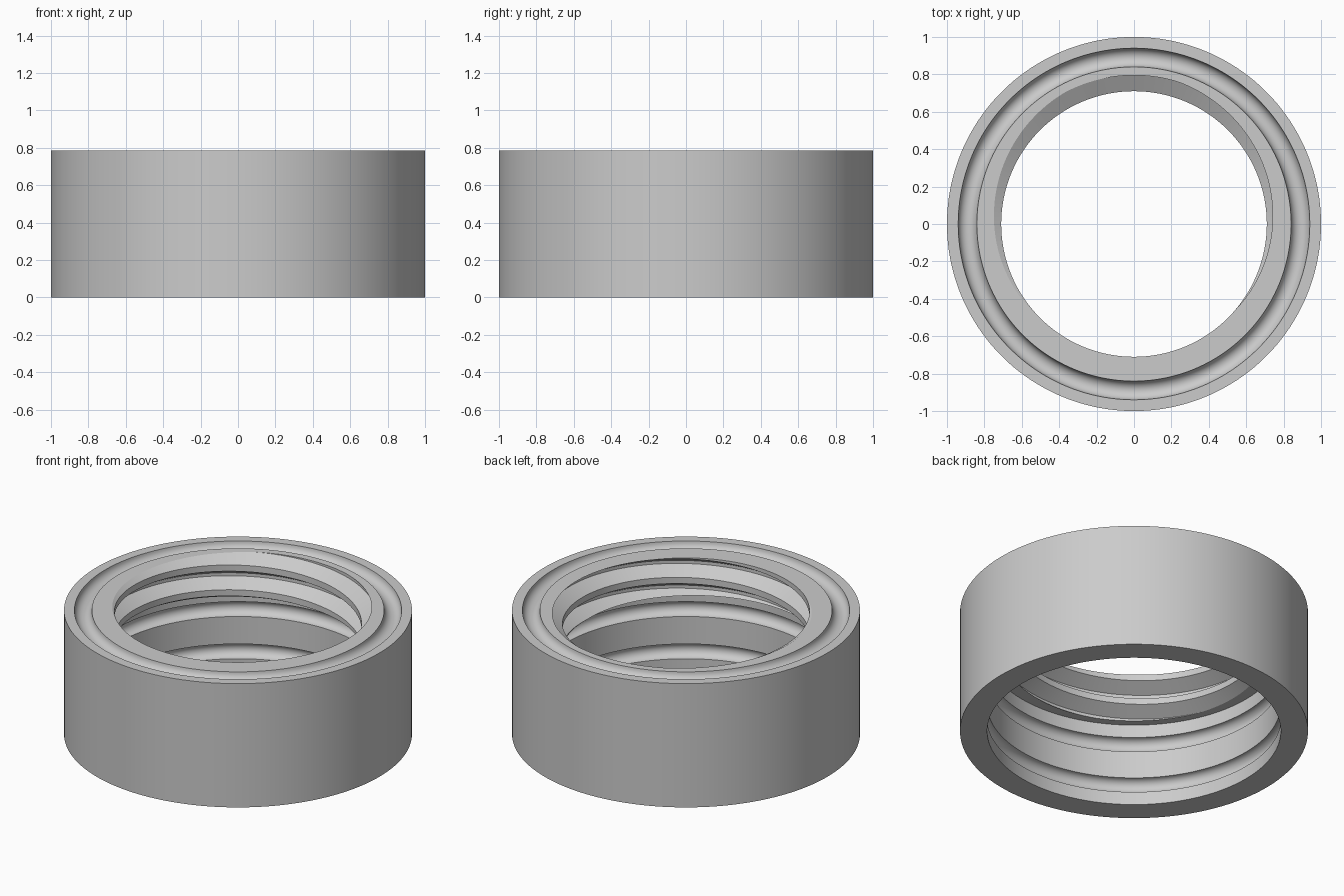
import bpy
import bmesh
from math import cos, sin, pi, tau, radians

cube = bpy.data.objects.get("Cube")
if cube:
    bpy.data.objects.remove(cube)

SEGMENTS = 180
HEIGHT, LEDGE = 0.785, 0.527          # top face and lower end of the thread
OUTER, BORE = 1.0, 0.844
MINOR, MAJOR, PITCH = 0.71, 0.795, 0.157
ROOT_ANGLE = radians(95)              # where the thread root meets the top face
FLAT, CREST = PITCH / 16, PITCH * 3 / 8   # half root flat, start of the crest


def thread_radius(z, angle):
    """Bore radius of the right-handed trapezoid thread."""
    phase = (z - HEIGHT - PITCH * (angle - ROOT_ANGLE) / tau) % PITCH
    d = min(phase, PITCH - phase)
    t = min(max((d - FLAT) / (CREST - FLAT), 0), 1)
    return MAJOR + (MINOR - MAJOR) * t


def thread_points(angle):
    """Corners of the thread section at one angle, clipped to its ends."""
    points = []
    for turn in range(-4, 3):
        root = HEIGHT + PITCH * ((angle - ROOT_ANGLE) / tau + turn)
        for offset in (-CREST, -FLAT, FLAT, CREST):
            z = min(max(root + offset, LEDGE), HEIGHT)
            points.append((thread_radius(z, angle), z))
    return points


def groove(r, z, radius, start, steps=12):
    """Half-round seal groove, swept clockwise from the start angle."""
    return [(r + radius * cos(start - pi * i / steps),
             z + radius * sin(start - pi * i / steps)) for i in range(steps + 1)]


# Plain sections: bore with two seal grooves, then top groove and outer wall
bore = [(BORE, 0)]
for middle in (0.13, 0.398):
    bore += groove(BORE, middle, 0.047, pi / 2)[::-1]
bore.append((BORE, LEDGE))
rim = groove(0.89, HEIGHT, 0.05, 0)[::-1] + [(OUTER, HEIGHT), (OUTER, 0)]

# Sweep the closed section round the axis; the thread advances one turn
bm = bmesh.new()
columns = []
for i in range(SEGMENTS + 1):
    a = tau * i / SEGMENTS
    section = bore + thread_points(a) + rim
    columns.append([bm.verts.new((r * cos(a), r * sin(a), z)) for r, z in section])
for left, right in zip(columns, columns[1:]):
    for j in range(len(left)):
        k = (j + 1) % len(left)
        bm.faces.new((left[j], left[k], right[k], right[j]))
bmesh.ops.remove_doubles(bm, verts=bm.verts, dist=0.0001)
bmesh.ops.recalc_face_normals(bm, faces=bm.faces)

mesh = bpy.data.meshes.new("threaded_collar")
bm.to_mesh(mesh)
bm.free()
collar = bpy.data.objects.new("threaded_collar", mesh)
bpy.context.collection.objects.link(collar)

# Plain grey metal
grey = bpy.data.materials.new("light_grey")
grey.use_nodes = True
grey.diffuse_color = (0.6, 0.6, 0.6, 1)
grey.node_tree.nodes["Principled BSDF"].inputs["Base Color"].default_value = grey.diffuse_color
mesh.materials.append(grey)

bpy.context.view_layer.objects.active = collar
collar.select_set(True)
bpy.ops.object.shade_smooth_by_angle(angle=radians(25))
